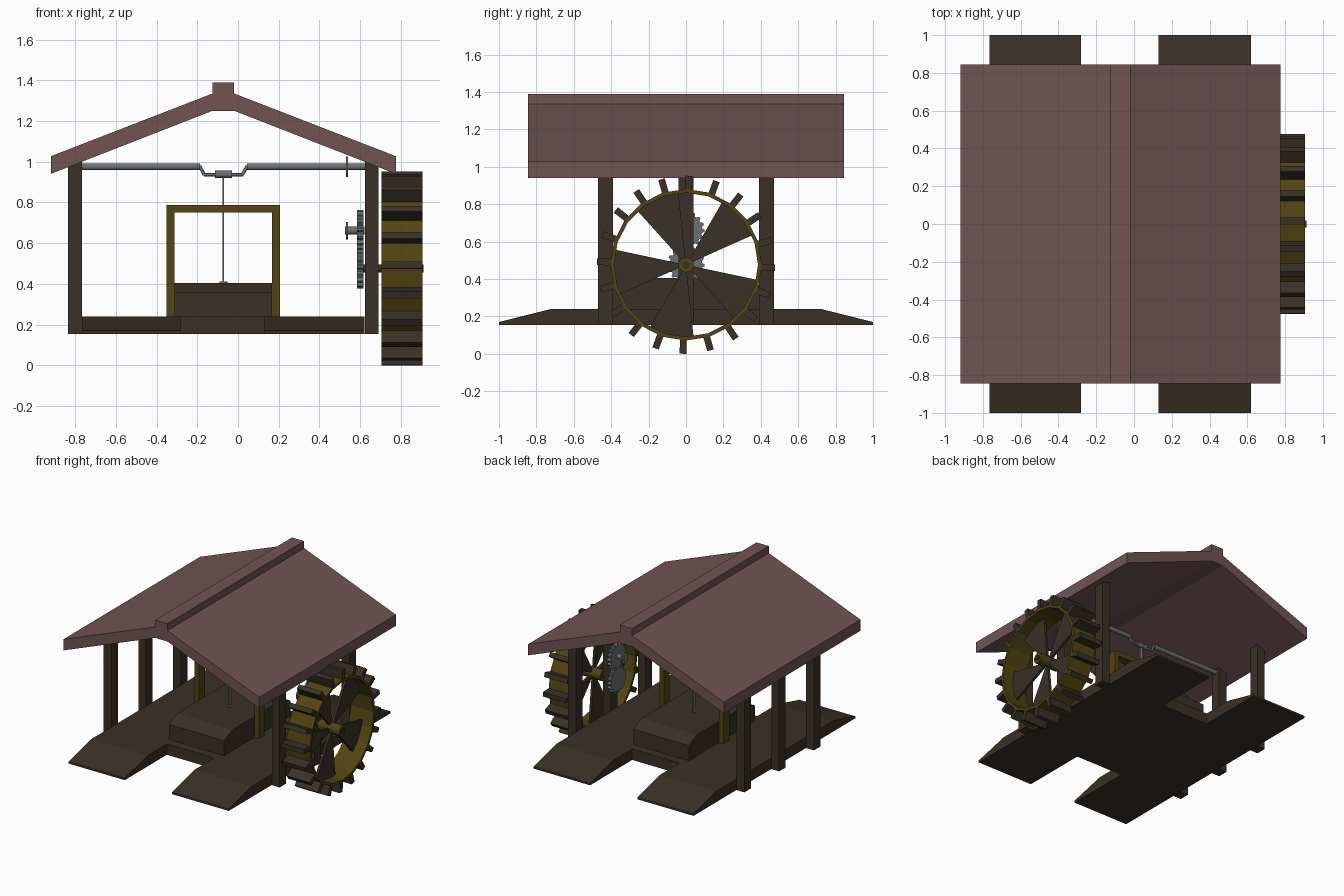
import bpy, bmesh, math
from mathutils import Vector

if "Cube" in bpy.data.objects:
    bpy.data.objects.remove(bpy.data.objects["Cube"])


def material(name, rgb):
    m = bpy.data.materials.new(name)
    m.diffuse_color = (*rgb, 1)
    m.use_nodes = True
    m.node_tree.nodes["Principled BSDF"].inputs["Base Color"].default_value = m.diffuse_color
    return m


ROOF = material("dusty_red_roof", (0.165, 0.088, 0.091))
WOOD = material("dark_wood", (0.042, 0.030, 0.020))
OLIVE = material("olive_wood", (0.085, 0.058, 0.006))
STEEL = material("grey_metal", (0.15, 0.16, 0.17))


def prism(name, pts, axis, lo, hi, mat):
    """Extrude a (y,z) outline along x, or an (x,z) outline along y."""
    def place(p, t):
        return (t, p[0], p[1]) if axis == "x" else (p[0], t, p[1])
    bm = bmesh.new()
    a = [bm.verts.new(place(p, lo)) for p in pts]
    b = [bm.verts.new(place(p, hi)) for p in pts]
    n = len(pts)
    bm.faces.new(a)
    bm.faces.new(b[::-1])
    for i in range(n):
        j = (i + 1) % n
        bm.faces.new((a[j], a[i], b[i], b[j]))
    bmesh.ops.recalc_face_normals(bm, faces=bm.faces)
    me = bpy.data.meshes.new(name)
    bm.to_mesh(me)
    bm.free()
    ob = bpy.data.objects.new(name, me)
    me.materials.append(mat)
    bpy.context.collection.objects.link(ob)
    return ob


def box(name, x0, x1, y0, y1, z0, z1, mat):
    return prism(name, [(x0, z0), (x1, z0), (x1, z1), (x0, z1)], "y", y0, y1, mat)


def circle(r, n, cz, cy=0.0):
    return [(cy + r * math.sin(2 * math.pi * i / n),
             cz + r * math.cos(2 * math.pi * i / n)) for i in range(n)]


def gear(name, r, teeth, cz, x0, x1):
    pts = []
    for i in range(teeth * 4):
        a = 2 * math.pi * i / (teeth * 4)
        rr = r if i % 4 < 2 else r * 0.86
        pts.append((rr * math.sin(a), cz + rr * math.cos(a)))
    return prism(name, pts, "x", x0, x1, STEEL)


def rod(name, p, q, r, mat, n=8):
    p, q = Vector(p), Vector(q)
    bpy.ops.mesh.primitive_cylinder_add(vertices=n, radius=r, depth=(q - p).length,
                                        location=(p + q) / 2)
    ob = bpy.context.object
    ob.name = name
    ob.rotation_euler = (q - p).to_track_quat("Z", "Y").to_euler()
    ob.data.materials.append(mat)
    bpy.ops.object.shade_smooth_by_angle(angle=math.radians(50))
    return ob


CX = -0.072  # centre line of the shed

# Roof with raised ridge
half = [(0.053, 1.39), (0.053, 1.335), (0.847, 1.027), (0.847, 0.94), (0.053, 1.25)]
outline = [(CX + x, z) for x, z in half] + [(CX - x, z) for x, z in reversed(half)]
prism("roof", outline, "y", -0.845, 0.845, ROOF)

# Posts, cut to the roof slope
for side in (-1, 1):
    for y in (-0.43, 0, 0.43):
        pts = [(CX + side * 0.695, 0.155), (CX + side * 0.762, 0.155),
               (CX + side * 0.762, 0.975), (CX + side * 0.695, 1.001)]
        prism("post", pts, "y", y - 0.04, y + 0.04, WOOD)

# Two ramped walkways and the deck joining them
ramp = [(-1, 0.155), (1, 0.155), (1, 0.17), (0.72, 0.24), (-0.72, 0.24), (-1, 0.17)]
prism("left_ramp", ramp, "x", -0.765, -0.28, WOOD)
prism("right_ramp", ramp, "x", 0.13, 0.62, WOOD)
box("deck", -0.28, 0.13, -0.48, 0.48, 0.155, 0.24, WOOD)

# Pressing block with sloped ends
block = [(-0.41, 0.24), (0.41, 0.24), (0.41, 0.358), (0.31, 0.405),
         (-0.31, 0.405), (-0.41, 0.358)]
prism("block", block, "x", -0.311, 0.168, WOOD)

# Guide frame around the block
frame = [(-0.35, 0.24), (-0.35, 0.787), (0.206, 0.787), (0.206, 0.24),
         (0.168, 0.24), (0.168, 0.75), (-0.311, 0.75), (-0.311, 0.24)]
prism("guide_frame", frame, "y", -0.035, 0.035, OLIVE)

# Crankshaft with its offset throw
for side in (-1, 1):
    rod("crank_shaft", (CX + side * 0.70, 0, 0.975), (CX + side * 0.115, 0, 0.975), 0.017, STEEL, 10)
    rod("crank_arm", (CX + side * 0.117, 0, 0.98), (CX + side * 0.093, 0, 0.935), 0.008, STEEL)
rod("crank_pin", (CX - 0.096, 0, 0.936), (CX + 0.096, 0, 0.936), 0.008, STEEL)
rod("crank_bearing", (CX - 0.042, 0, 0.938), (CX + 0.042, 0, 0.938), 0.018, STEEL, 10)
box("connecting_rod", CX - 0.004, CX + 0.004, -0.015, 0.015, 0.40, 0.925, STEEL)
rod("rod_foot", (CX, 0, 0.403), (CX, 0, 0.412), 0.02, STEEL)
prism("crank_disc", circle(0.05, 16, 0.975), "x", 0.53, 0.541, STEEL)

# Meshing gears and the upper spindle
gear("lower_gear", 0.1, 16, 0.478, 0.585, 0.617)
gear("upper_gear", 0.1, 16, 0.662, 0.585, 0.617)
rod("spindle", (0.525, 0, 0.662), (0.62, 0, 0.662), 0.02, STEEL, 12)
prism("spindle_disc", circle(0.043, 16, 0.662), "x", 0.53, 0.54, STEEL)

# Water wheel
WZ, X0, X1 = 0.476, 0.705, 0.905
rod("axle", (0.60, 0, WZ), (0.912, 0, WZ), 0.02, WOOD, 10)
rod("wheel_hub", (X0 + 0.01, 0, WZ), (X1, 0, WZ), 0.042, OLIVE, 10)

# Rim: open band given thickness
bm = bmesh.new()
N = 20
loops = [[bm.verts.new((x, y, z)) for y, z in circle(0.405, N, WZ)] for x in (X0, X1)]
for i in range(N):
    j = (i + 1) % N
    bm.faces.new((loops[0][i], loops[0][j], loops[1][j], loops[1][i]))
bmesh.ops.recalc_face_normals(bm, faces=bm.faces)
me = bpy.data.meshes.new("wheel_rim")
bm.to_mesh(me)
bm.free()
rim = bpy.data.objects.new("wheel_rim", me)
bpy.context.collection.objects.link(rim)
me.materials.append(OLIVE)
mod = rim.modifiers.new("thickness", "SOLIDIFY")
mod.thickness = 0.02
mod.offset = -1


def polar(deg, r, side=0.0):
    a = math.radians(deg)
    return (r * math.sin(a) + side * math.cos(a), WZ + r * math.cos(a) - side * math.sin(a))


# Paddles around the rim
for i in range(20):
    a = 2 + i * 18
    pts = [polar(a, 0.385, -0.018), polar(a, 0.385, 0.018),
           polar(a, 0.476, 0.018), polar(a, 0.476, -0.018)]
    prism("paddle", pts, "x", X0, X1, WOOD)

# Wedge-shaped spokes
for i in range(5):
    a = -24 + i * 72
    pts = [polar(a - 18, 0.03), polar(a - 18, 0.39), polar(a, 0.395),
           polar(a + 18, 0.39), polar(a + 18, 0.03)]
    prism("wheel_spoke", pts, "x", 0.795, 0.815, WOOD)
